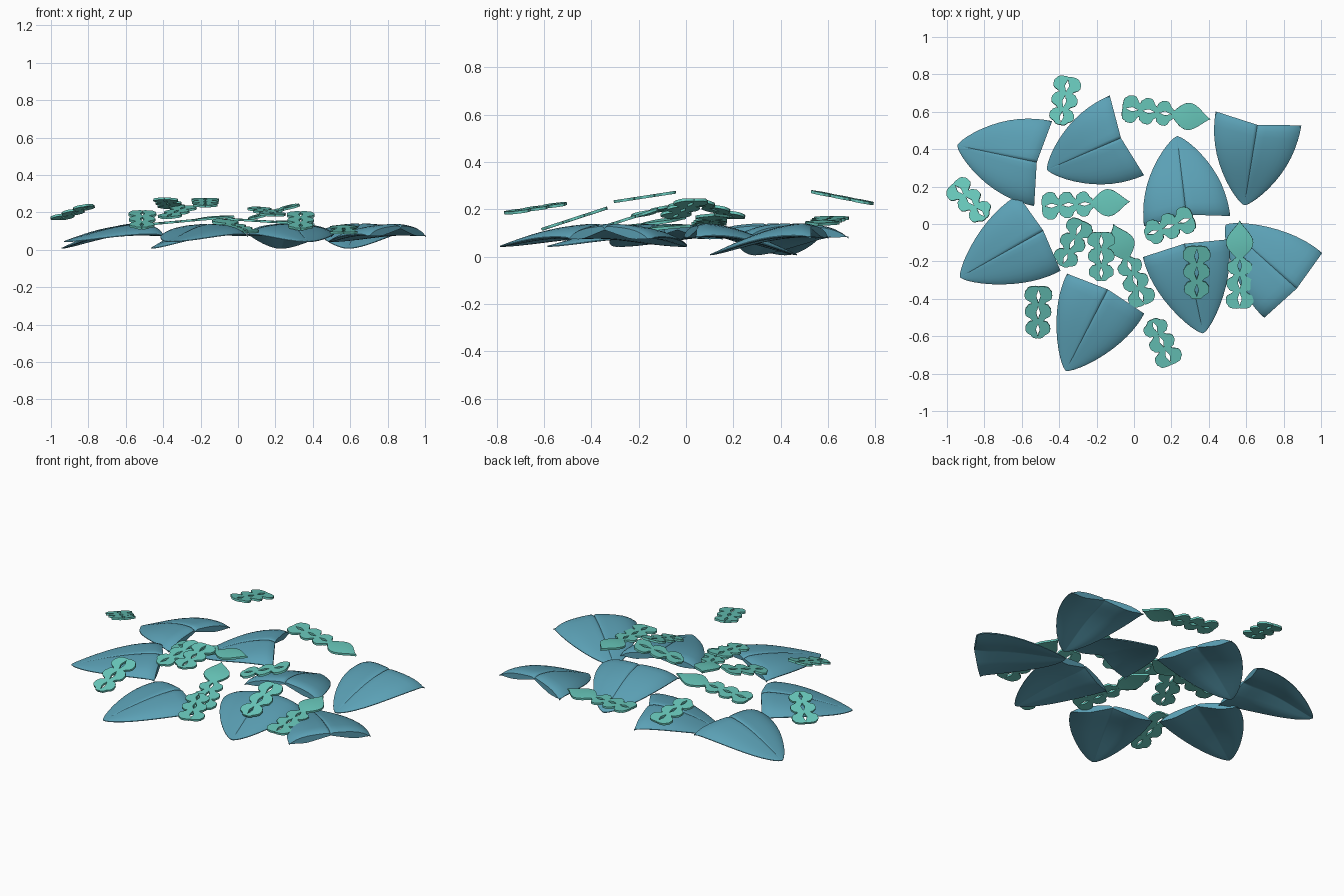
import bpy, bmesh, math
from mathutils import Vector, Matrix

if "Cube" in bpy.data.objects:
    bpy.data.objects.remove(bpy.data.objects["Cube"])


def material(name, rgb):
    m = bpy.data.materials.new(name)
    m.diffuse_color = (*rgb, 1)
    m.use_nodes = True
    m.node_tree.nodes["Principled BSDF"].inputs["Base Color"].default_value = m.diffuse_color
    return m


BLUE = material("leaf blue", (0.105, 0.355, 0.465))
TEAL = material("frond teal", (0.14, 0.58, 0.50))


def finish(bm, name, mat, angle):
    bmesh.ops.recalc_face_normals(bm, faces=bm.faces)
    me = bpy.data.meshes.new(name)
    bm.to_mesh(me)
    bm.free()
    me.materials.append(mat)
    ob = bpy.data.objects.new(name, me)
    bpy.context.collection.objects.link(ob)
    bpy.context.view_layer.objects.active = ob
    for o in bpy.context.selected_objects:
        o.select_set(False)
    ob.select_set(True)
    bpy.ops.object.shade_smooth_by_angle(angle=math.radians(angle))
    return ob


# Broad leaf: puffed, with a groove along the middle and a hollow below
VS = [0, .03, .07, .2, .4, .55, .7, .82, .9, .96, 1]
VS = [-v for v in VS[:0:-1]] + VS
US = [0.002, .02, .05, .1, .17, .25, .35, .45, .55, .65, .75, .85, .92, .97, 1]


def broad_leaf(name, tip, base, z_tip, z_base, corner, drop):
    tip, base = Vector(tip), Vector(base)
    axis = (base - tip).normalized()
    side = Vector((-axis.y, axis.x))
    length = (base - tip).length
    bm = bmesh.new()
    layers = []
    for under in (0, 1):
        rows = []
        for u in US:
            w = 0.232 * math.sin(u * math.pi / 2) ** 0.74
            row = []
            for v in VS:
                a = abs(v)
                p = tip + axis * (length * u + corner * a * u ** 3) + side * (w * v)
                ridge = z_tip + (z_base - z_tip) * math.sin(u * math.pi / 2) ** 1.08
                fall = drop * u ** 0.8
                end = max(0, (u - 0.82) / 0.18) ** 2
                if under:
                    z = ridge - fall - 0.004 - 0.008 * u * (1 - a ** 4)
                    z += 0.55 * fall * max(0, 1 - a / 0.6)     # hollow below
                    z += 0.012 * end * (1 - a)
                else:
                    z = ridge - fall * (0.5 * a ** 1.8 + 0.5 * a ** 6)
                    z -= 0.010 * u * max(0, 1 - a / 0.04)      # centre groove
                    z -= 0.012 * max(0, (u - 0.9) / 0.1) ** 2  # rolled base edge
                row.append(bm.verts.new((p.x, p.y, z)))
            rows.append(row)
        layers.append(rows)
        for r0, r1 in zip(rows, rows[1:]):
            for i in range(len(VS) - 1):
                bm.faces.new((r0[i], r0[i + 1], r1[i + 1], r1[i]))
    # Close the rim between top and underside
    t, b = [r[0][:-1] + [q[-1] for q in r[:-1]] + r[-1][:0:-1] + [q[0] for q in r[:0:-1]]
            for r in layers]
    for i in range(len(t)):
        j = (i + 1) % len(t)
        bm.faces.new((t[i], t[j], b[j], b[i]))
    finish(bm, name, BLUE, 40)


STEEP = [((-.945, .42), (-.52, .33)), ((-.465, .29), (-.07, .46)),
         ((.23, .47), (.28, .05)), ((.59, .10), (.66, .53))]
SHALLOW = [((-.93, -.285), (-.485, -.035)), ((-.365, -.785), (-.14, -.35)),
           ((.37, -.585), (.27, -.105)), ((.49, -.005), (.87, -.345))]
for i, (t, b) in enumerate(STEEP):
    broad_leaf(f"broad_leaf_upper_{i + 1}", t, b, 0.010, 0.143, 0.035, 0.055)
for i, (t, b) in enumerate(SHALLOW):
    broad_leaf(f"broad_leaf_lower_{i + 1}", t, b, 0.046, 0.14, -0.025, 0.06)


# Lobed frond: pairs of lobes with a slit between, optionally a pointed end leaf
def smooth_loop(pts, n=3):
    out = []
    for i in range(len(pts)):
        a, b, c, d = (Vector(pts[(i + k) % len(pts)]) for k in (-1, 0, 1, 2))
        for s in range(n):
            t = s / n
            out.append(0.5 * (2 * b + (c - a) * t + (2 * a - 5 * b + 4 * c - d) * t * t
                              + (3 * b - a - 3 * c + d) * t ** 3))
    return out


LOBE = [(0, .001), (-.002, .028), (.004, .054), (.018, .064), (.028, .072), (.056, .073),
        (.071, .062), (.082, .042), (.097, .028), (.1, .001), (.078, .002), (.05, .011), (.022, .002)]
THICK = 0.012


def slab(bm, pts):
    f = bm.faces.new([bm.verts.new((x, y, -THICK / 2)) for x, y in pts])
    ext = bmesh.ops.extrude_face_region(bm, geom=[f])
    new = [g for g in ext["geom"] if isinstance(g, bmesh.types.BMVert)]
    bmesh.ops.translate(bm, verts=new, vec=(0, 0, THICK))


def frond(name, base, end, pointed):
    base, end = Vector(base), Vector(end)
    bm = bmesh.new()
    outline = smooth_loop(LOBE)
    for k in range(3):
        s = 1 - 0.05 * k
        for sgn in (1, -1):
            slab(bm, [(k * .092 + p.x * s, p.y * s * sgn) for p in outline])
    if pointed:
        # Raised pointed leaf
        n = 14
        ring = [(.265 + .21 * t, .066 * math.sin(math.pi * t ** 0.85) ** 1.35 + .012 * (1 - t))
                for t in (i / n for i in range(n + 1))]
        layer = []
        for z in (THICK / 2, -THICK / 2):
            rows = [[bm.verts.new((x, y * s, z + (.006 * y / .066 if s == 0 else 0)))
                     for s in (-1, 0, 1)] for x, y in ring]
            layer.append(rows)
            for r0, r1 in zip(rows, rows[1:]):
                for j in (0, 1):
                    bm.faces.new((r0[j], r0[j + 1], r1[j + 1], r1[j]))
        for j in (0, 2):
            for i in range(n):
                bm.faces.new((layer[0][i][j], layer[0][i + 1][j], layer[1][i + 1][j], layer[1][i][j]))
    d = end - base
    x = d.normalized()
    y = Vector((0, 0, 1)).cross(x).normalized()
    z = x.cross(y)
    k = d.length / (.475 if pointed else .275)
    m = Matrix((x * k, y, z)).transposed().to_4x4()
    m.translation = base
    bm.transform(m)
    finish(bm, name, TEAL, 35)


LONG = [((-.06, .62, .165), (.41, .56, .135)), ((-.49, .095, .135), (-.02, .12, .178)),
        ((.055, -.43, .095), (-.11, 0, .165)), ((.565, -.45, .09), (.565, .02, .13))]
SHORT = [((-.35, .785, .225), (-.395, .53, .275)), ((-.965, .215, .165), (-.79, .03, .24)),
         ((-.275, .015, .23), (-.385, -.225, .17)), ((-.175, -.045, .272), (-.175, -.305, .232)),
         ((-.51, -.335, .205), (-.515, -.61, .115)), ((.2, -.75, .185), (.095, -.51, .225)),
         ((.315, .035, .24), (.06, -.06, .165)), ((.335, -.12, .2), (.335, -.40, .11))]
for i, (a, b) in enumerate(LONG):
    frond(f"pointed_frond_{i + 1}", a, b, True)
for i, (a, b) in enumerate(SHORT):
    frond(f"short_frond_{i + 1}", a, b, False)
